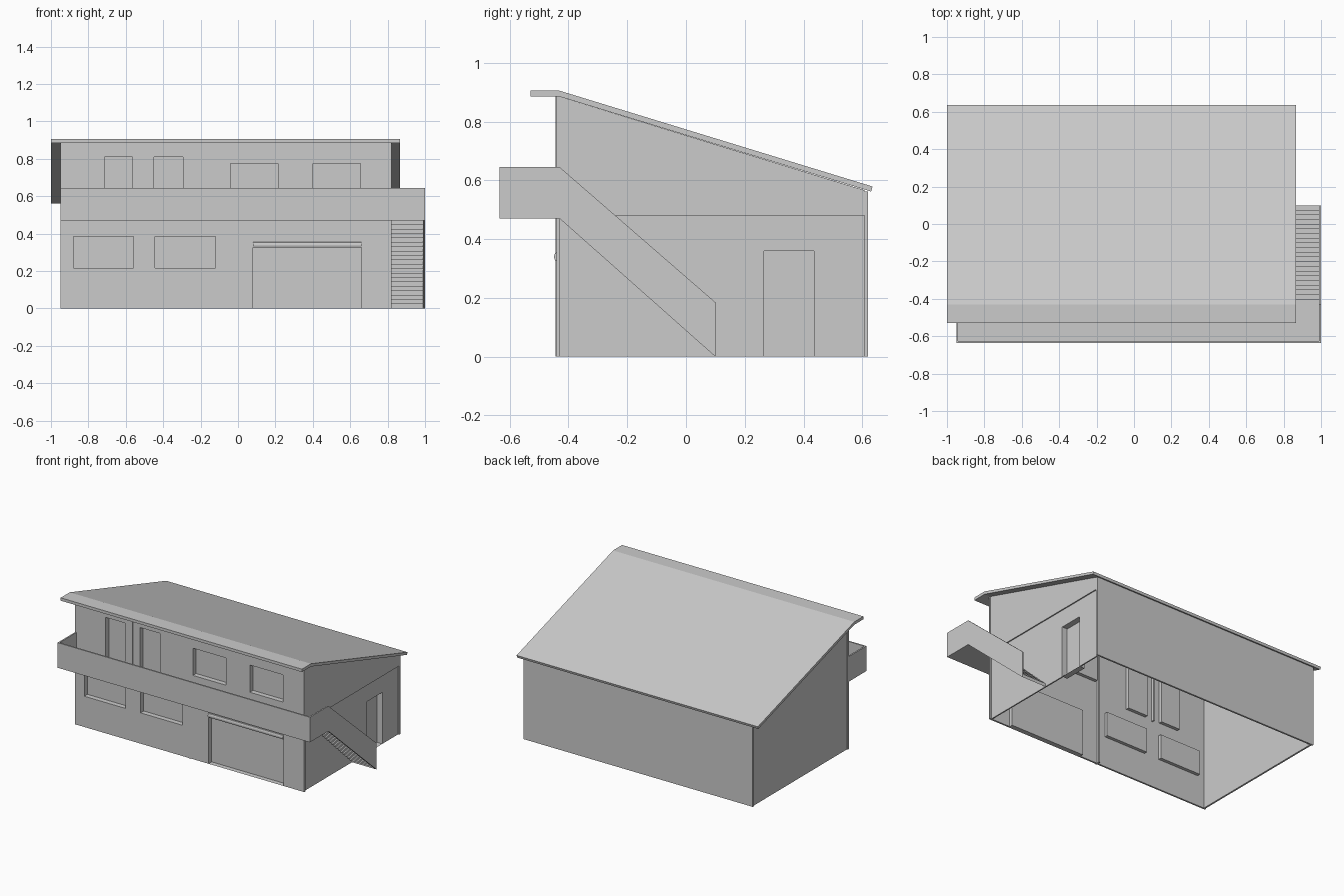
import bpy, bmesh
from mathutils import Vector

if "Cube" in bpy.data.objects:
    bpy.data.objects.remove(bpy.data.objects["Cube"])

GREY = (0.6, 0.6, 0.6, 1)
mat = bpy.data.materials.new("plain grey")
mat.use_nodes = True
mat.diffuse_color = GREY
mat.node_tree.nodes["Principled BSDF"].inputs["Base Color"].default_value = GREY

LEFT, RIGHT, FRONT, BACK = -0.95, 0.82, -0.44, 0.62
SKIN = 0.012          # wall thickness
DECK = 0.47           # underside of the balcony
RAIL = 0.645          # top of the balcony parapet


def finish(name, bm, fix=True):
    if fix:
        bmesh.ops.recalc_face_normals(bm, faces=bm.faces)
    mesh = bpy.data.meshes.new(name)
    bm.to_mesh(mesh)
    bm.free()
    mesh.materials.append(mat)
    obj = bpy.data.objects.new(name, mesh)
    bpy.context.collection.objects.link(obj)
    return obj


def box(name, x, y, z, open_side=None):
    """Box from three (low, high) spans; open_side drops the face with that normal."""
    bm = bmesh.new()
    bmesh.ops.create_cube(bm, size=1)
    for v in bm.verts:
        v.co = [s[0] + (c + 0.5) * (s[1] - s[0]) for s, c in zip((x, y, z), v.co)]
    bm.normal_update()
    if open_side:
        n = Vector(open_side)
        bmesh.ops.delete(bm, geom=[f for f in bm.faces if f.normal.dot(n) > 0.9],
                         context='FACES')
        # a pocket is seen from inside
        bmesh.ops.reverse_faces(bm, faces=bm.faces)
    return finish(name, bm, fix=not open_side)


def side_profile(name, points, x0, x1):
    """Extrude a (y, z) outline from x0 to x1."""
    bm = bmesh.new()
    face = bm.faces.new([bm.verts.new((x0, y, z)) for y, z in points])
    ext = bmesh.ops.extrude_face_region(bm, geom=[face])
    moved = [g for g in ext["geom"] if isinstance(g, bmesh.types.BMVert)]
    bmesh.ops.translate(bm, verts=moved, vec=(x1 - x0, 0, 0))
    return finish(name, bm)


def soffit(y):
    """Height of the roof underside above the walls."""
    return 0.885 - 0.307 * (y + 0.43)


# Front wall with openings, as a grid of panels that skips the holes
openings = {
    "lower_window_right": (-0.88, -0.56, 0.215, 0.385),
    "lower_window_left": (-0.445, -0.12, 0.215, 0.385),
    "balcony_door_right": (-0.715, -0.565, 0.48, 0.81),
    "balcony_door_left": (-0.45, -0.295, 0.48, 0.81),
    "upper_window_right": (-0.04, 0.215, 0.585, 0.775),
    "upper_window_left": (0.40, 0.655, 0.585, 0.775),
    "garage_door": (0.08, 0.66, 0.0, 0.325),
}
xs = sorted({LEFT, RIGHT} | {v for o in openings.values() for v in o[:2]})
zs = sorted({0.0, 0.885} | {v for o in openings.values() for v in o[2:]})
bm = bmesh.new()
for xa, xb in zip(xs, xs[1:]):
    for za, zb in zip(zs, zs[1:]):
        cx, cz = (xa + xb) / 2, (za + zb) / 2
        if any(o[0] < cx < o[1] and o[2] < cz < o[3] for o in openings.values()):
            continue
        bm.faces.new([bm.verts.new((x, FRONT, z))
                      for x, z in ((xa, za), (xb, za), (xb, zb), (xa, zb))])
bmesh.ops.remove_doubles(bm, verts=bm.verts, dist=0.0001)
bmesh.ops.dissolve_limit(bm, angle_limit=0.01, verts=bm.verts, edges=bm.edges)
wall = finish("front_wall", bm, fix=False)
solid = wall.modifiers.new("thickness", 'SOLIDIFY')
solid.thickness = SKIN
solid.offset = -1

# Recessed windows and doors
for name, (xa, xb, za, zb) in openings.items():
    box(name, (xa, xb), (FRONT, FRONT + 0.035), (za, zb), open_side=(0, -1, 0))

# Narrow vertical wall posts
box("wall_post", (-0.066, -0.054), (FRONT - 0.004, FRONT + 0.03), (0, 0.885))
box("upper_wall_post", (-0.513, -0.503), (FRONT - 0.004, FRONT + 0.03), (DECK, 0.885))

# Rounded hood over the garage
bm = bmesh.new()
bmesh.ops.create_cone(bm, cap_ends=True, segments=12, radius1=0.015, radius2=0.015, depth=0.58)
for v in bm.verts:
    v.co = (0.37 + v.co.z, FRONT + v.co.x * 0.6, 0.34 + v.co.y)
finish("garage_hood", bm)

# Back wall and side walls
box("back_wall", (LEFT, RIGHT), (BACK - SKIN, BACK), (0, soffit(BACK)))
ya, yb = FRONT + SKIN, BACK - SKIN
door = (0.265, 0.435, 0.36)
side_profile("right_wall", [(ya, 0), (yb, 0), (yb, soffit(yb)), (ya, soffit(ya))],
             LEFT + 0.006, LEFT + 0.018)
side_profile("left_wall_lower",
             [(ya, 0), (door[0], 0), (door[0], door[2]), (door[1], door[2]),
              (door[1], 0), (yb, 0), (yb, DECK + 0.01), (ya, DECK + 0.01)],
             RIGHT - 0.018, RIGHT - 0.009)
side_profile("left_wall_upper",
             [(ya, DECK + 0.01), (yb, DECK + 0.01), (yb, soffit(yb)), (ya, soffit(ya))],
             RIGHT - 0.018, RIGHT - 0.001)
box("side_door", (RIGHT - 0.05, RIGHT - 0.009), door[:2], (0, door[2]), open_side=(1, 0, 0))

# Roof: flat front eave and long rear slope
side_profile("roof", [(-0.53, 0.885), (-0.43, 0.885), (0.63, 0.562), (0.635, 0.579),
                      (-0.43, 0.905), (-0.53, 0.905)], -1.0, 0.865)

# Balcony
EDGE = -0.635
box("balcony_floor", (LEFT, 1.0), (EDGE, FRONT), (DECK, DECK + 0.01))
box("balcony_floor_landing", (RIGHT, 1.0), (FRONT, -0.40), (DECK, DECK + 0.01))
box("balcony_parapet", (LEFT, 1.0), (EDGE, EDGE + 0.01), (DECK, RAIL))
box("balcony_end_right", (LEFT, LEFT + 0.01), (EDGE, FRONT), (DECK, RAIL))
box("balcony_end_left", (0.99, 1.0), (EDGE, -0.43), (DECK, RAIL))

# Outside stair: sloped parapet and a thin folded flight of steps
side_profile("stair_parapet", [(-0.43, DECK), (0.1, 0), (0.1, 0.185), (-0.43, RAIL)],
             0.99, 1.0)
STEPS = 20
run, rise = 0.5 / STEPS, DECK / STEPS
bm = bmesh.new()
path = []
for i in range(STEPS):
    path += [(0.1 - i * run, i * rise), (0.1 - i * run, (i + 1) * rise)]
path.append((-0.4, DECK))
rows = [[bm.verts.new((x, y, z)) for x in (RIGHT - 0.009, 0.99)] for y, z in path]
for a, b in zip(rows, rows[1:]):
    bm.faces.new((a[0], a[1], b[1], b[0]))
bm.normal_update()
bm.faces.ensure_lookup_table()
if bm.faces[1].normal.z > 0:
    bmesh.ops.reverse_faces(bm, faces=bm.faces)
finish("stair_steps", bm, fix=False)
